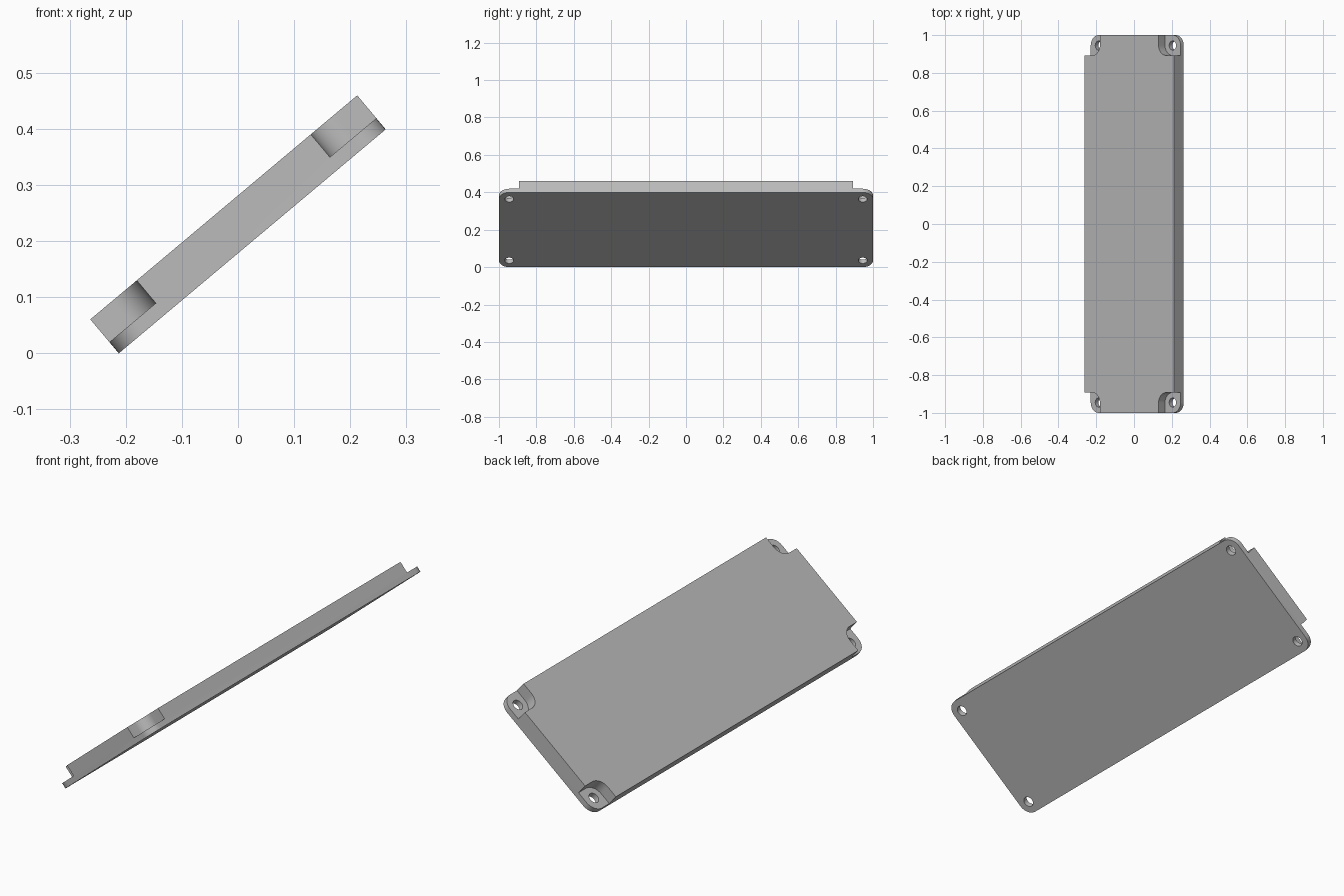
import bpy
import bmesh
from math import radians, sin, cos
from mathutils import Vector

cube = bpy.data.objects.get("Cube")
if cube:
    bpy.data.objects.remove(cube, do_unlink=True)

WIDTH, LENGTH, THICK = 0.621, 2.0, 0.079
FLANGE = 0.026      # thickness of the screw tabs
NOTCH = 0.108       # reach of each corner notch
RADIUS = 0.055      # corner rounding and screw inset
HOLE = 0.024
TILT = radians(40)

grey = bpy.data.materials.new("plain_grey")
grey.use_nodes = True
colour = (0.5, 0.5, 0.5, 1)
grey.diffuse_color = colour
grey.node_tree.nodes["Principled BSDF"].inputs["Base Color"].default_value = colour


def add_object(name, bm):
    mesh = bpy.data.meshes.new(name)
    bm.to_mesh(mesh)
    bm.free()
    obj = bpy.data.objects.new(name, mesh)
    bpy.context.collection.objects.link(obj)
    mesh.materials.append(grey)
    return obj


def rounded_block(name, size, centre):
    """Box with its upright edges rounded."""
    bm = bmesh.new()
    bmesh.ops.create_cube(bm, size=1)
    bmesh.ops.scale(bm, vec=size, verts=bm.verts)
    upright = [e for e in bm.edges if abs(e.verts[0].co.z - e.verts[1].co.z) > 1e-5]
    bmesh.ops.bevel(bm, geom=upright, offset=RADIUS, segments=10, profile=0.5, affect='EDGES')
    bmesh.ops.translate(bm, vec=centre, verts=bm.verts)
    return add_object(name, bm)


def cylinder(name, radius, depth, centre):
    bm = bmesh.new()
    bmesh.ops.create_cone(bm, cap_ends=True, segments=32, radius1=radius, radius2=radius, depth=depth)
    bmesh.ops.translate(bm, vec=centre, verts=bm.verts)
    return add_object(name, bm)


# Main plate, modelled flat around its centre
plate = rounded_block("cover_plate", (WIDTH, LENGTH, THICK), (0, 0, 0))

# Corner notches and screw holes
cutters = []
span = 0.25
for sx in (-1, 1):
    for sy in (-1, 1):
        corner = Vector((sx * WIDTH / 2, sy * LENGTH / 2, 0))
        out = Vector((sx, sy, 0))
        notch_centre = corner + out * (span / 2 - NOTCH)
        notch_centre.z = -THICK / 2 + FLANGE + span / 2
        cutters.append(rounded_block("notch_cutter", (span, span, span), notch_centre))
        cutters.append(cylinder("hole_cutter", HOLE, span, corner - out * RADIUS))

for cutter in cutters:
    cutter.hide_render = True
    mod = plate.modifiers.new("cut", 'BOOLEAN')
    mod.operation = 'DIFFERENCE'
    mod.solver = 'EXACT'
    mod.object = cutter

# Bake the cuts and discard the cutters
bpy.context.view_layer.update()
bpy.context.view_layer.objects.active = plate
plate.select_set(True)
for mod in list(plate.modifiers):
    bpy.ops.object.modifier_apply(modifier=mod.name)
for cutter in cutters:
    bpy.data.objects.remove(cutter, do_unlink=True)

bpy.ops.object.shade_smooth_by_angle(angle=radians(30))

# Tilt the plate so its low edge rests on the ground
plate.rotation_euler = (0, -TILT, 0)
plate.location.z = (WIDTH * sin(TILT) + THICK * cos(TILT)) / 2
